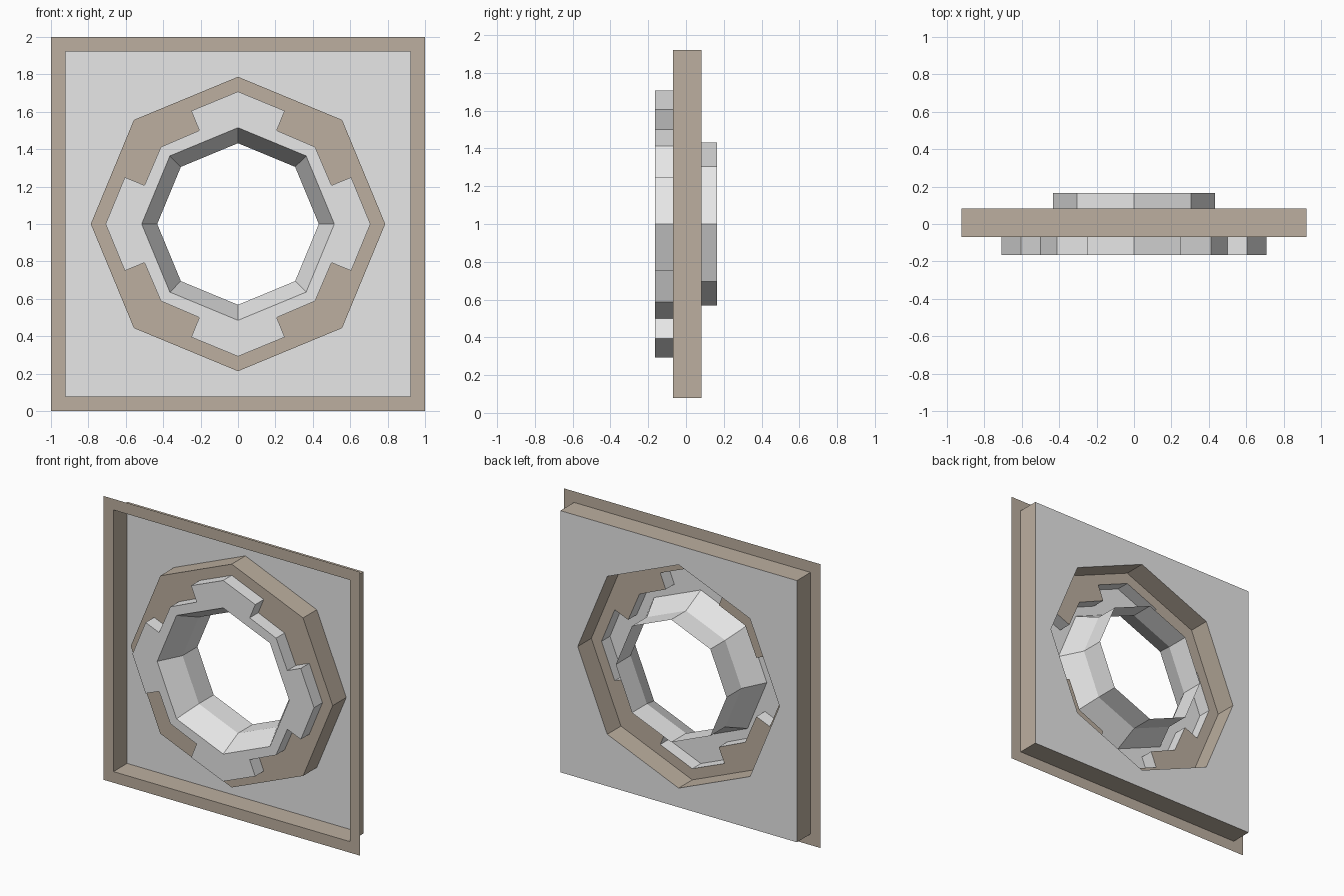
import bpy, bmesh, math

if "Cube" in bpy.data.objects:
    bpy.data.objects.remove(bpy.data.objects["Cube"])

def material(name, rgb):
    m = bpy.data.materials.new(name)
    m.diffuse_color = (*rgb, 1)
    m.use_nodes = True
    m.node_tree.nodes["Principled BSDF"].inputs["Base Color"].default_value = m.diffuse_color
    return m

BROWN = material("warm_brown", (0.505, 0.43, 0.35))
GREY = material("light_grey", (0.8, 0.8, 0.8))
CZ = 1.0                                  # height of the centre
FRONT, RIM, BACK, END = -0.165, -0.07, 0.082, 0.165   # depth levels

def ngon(n, r, start=0.0):
    """Counter-clockwise outline in x/z, seen from the front."""
    return [(r * math.cos(start + math.tau * i / n),
             r * math.sin(start + math.tau * i / n)) for i in range(n)]

def square(h):
    return ngon(4, h * math.sqrt(2), math.pi / 4)

def four_fold(quarter):
    pts = []
    for _ in range(4):
        pts += quarter
        quarter = [(-z, x) for x, z in quarter]
    return pts

def add_loop(bm, pts, y):
    return [bm.verts.new((x, y, CZ + z)) for x, z in pts]

def add_wall(bm, front, back, outward):
    n = len(front)
    for i in range(n):
        j = (i + 1) % n
        f = bm.faces.new((front[i], front[j], back[j], back[i]))
        if outward:
            f.normal_flip()

def add_plate(bm, outer, inner):
    """Flat plate with a hole, facing the front."""
    edges = []
    for loop in (outer, inner):
        for i, v in enumerate(loop):
            w = loop[(i + 1) % len(loop)]
            edges.append(bm.edges.get((v, w)) or bm.edges.new((v, w)))
    res = bmesh.ops.triangle_fill(bm, edges=edges, use_beauty=True,
                                  use_dissolve=False, normal=(0, -1, 0))
    for f in res["geom"]:
        if isinstance(f, bmesh.types.BMFace):
            f.normal_update()
            if f.normal.y > 0:
                f.normal_flip()

def finish(bm, name, mat):
    me = bpy.data.meshes.new(name)
    bm.to_mesh(me)
    bm.free()
    me.materials.append(mat)
    bpy.context.collection.objects.link(bpy.data.objects.new(name, me))

octagon = ngon(8, 0.787)
gear = four_fold([(0.708, 0), (0.605, 0.25), (0.5, 0.207),
                  (0.412, 0.412), (0.207, 0.5), (0.25, 0.605)])

# Square frame: flat flange plus the recess walls
bm = bmesh.new()
edge = add_loop(bm, square(0.922), RIM)
add_plate(bm, add_loop(bm, square(1.0), RIM), edge)
add_wall(bm, edge, add_loop(bm, square(0.922), BACK), False)
finish(bm, "square_frame", BROWN)

# Recessed panel with the octagonal opening
bm = bmesh.new()
add_plate(bm, add_loop(bm, square(0.922), BACK), add_loop(bm, octagon, BACK))
finish(bm, "recessed_panel", GREY)

# Octagonal collar: raised walls and front face around the notched ring
bm = bmesh.new()
rim = add_loop(bm, octagon, RIM)
add_wall(bm, rim, add_loop(bm, octagon, BACK), True)
add_plate(bm, rim, add_loop(bm, gear, RIM))
finish(bm, "octagonal_collar", BROWN)

# Notched ring with the tapered tunnel through it
bm = bmesh.new()
face_edge = add_loop(bm, gear, FRONT)
add_wall(bm, face_edge, add_loop(bm, gear, RIM), True)
mouth = add_loop(bm, ngon(8, 0.515), FRONT)
add_plate(bm, face_edge, mouth)
throat = add_loop(bm, ngon(8, 0.432), 0.0)
add_wall(bm, mouth, throat, False)
add_wall(bm, throat, add_loop(bm, ngon(8, 0.432), END), False)
finish(bm, "notched_ring_and_tunnel", GREY)
